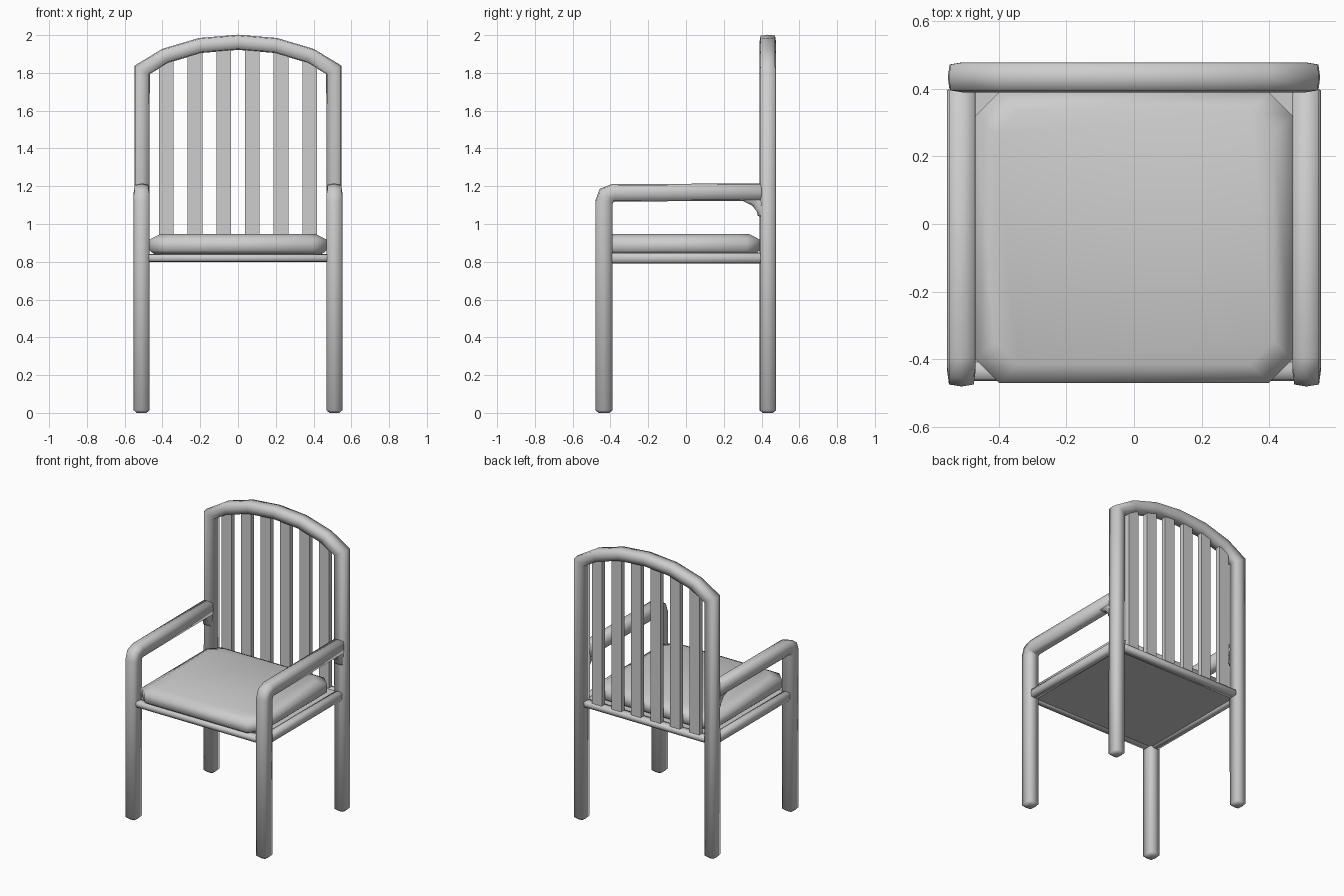
import bpy, bmesh
from math import radians
from mathutils import Vector

if "Cube" in bpy.data.objects:
    bpy.data.objects.remove(bpy.data.objects["Cube"], do_unlink=True)

grey = bpy.data.materials.new("light_grey")
grey.use_nodes = True
COLOUR = (0.61, 0.61, 0.61, 1)
grey.diffuse_color = COLOUR
grey.node_tree.nodes["Principled BSDF"].inputs["Base Color"].default_value = COLOUR

# Rounded-square section shared by all the frame members
K = 0.87
SECTION = [(1, 0), (K, K), (0, 1), (-K, K), (-1, 0), (-K, -K), (0, -1), (K, -K)]


def finish(name, bm, smooth_angle=0):
    bmesh.ops.recalc_face_normals(bm, faces=bm.faces[:])
    mesh = bpy.data.meshes.new(name)
    bm.to_mesh(mesh)
    bm.free()
    mesh.materials.append(grey)
    obj = bpy.data.objects.new(name, mesh)
    bpy.context.collection.objects.link(obj)
    if smooth_angle:
        bpy.ops.object.select_all(action='DESELECT')
        obj.select_set(True)
        bpy.context.view_layer.objects.active = obj
        bpy.ops.object.shade_smooth_by_angle(angle=radians(smooth_angle))


def loft(bm, rings):
    """Skin a list of equal point rings and cap both ends."""
    rows = [[bm.verts.new(p) for p in ring] for ring in rings]
    n = len(rows[0])
    for a, b in zip(rows, rows[1:]):
        for i in range(n):
            j = (i + 1) % n
            bm.faces.new((a[i], a[j], b[j], b[i]))
    bm.faces.new(rows[0])
    bm.faces.new(rows[-1])


def tube(name, points, normal, r_in, r_out):
    """Sweep the section along a planar path with mitred joints and blunt tips."""
    pts = [Vector(p) for p in points]
    nrm = Vector(normal)
    tip = 0.014
    start = (pts[1] - pts[0]).normalized()
    end = (pts[-1] - pts[-2]).normalized()
    path = [pts[0], pts[0] + start * tip] + pts[1:-1] + [pts[-1] - end * tip, pts[-1]]
    rings = []
    for i, p in enumerate(path):
        before = (p - path[i - 1]).normalized() if i else start
        after = (path[i + 1] - p).normalized() if i < len(path) - 1 else end
        tangent = (before + after).normalized()
        side = nrm.cross(tangent) / tangent.dot(after)
        k = 0.6 if i in (0, len(path) - 1) else 1
        rings.append([p + k * (side * r_in * u + nrm * r_out * v) for u, v in SECTION])
    bm = bmesh.new()
    loft(bm, rings)
    finish(name, bm, 80)


def box(name, x0, x1, y0, y1, z0, z1):
    bm = bmesh.new()
    bmesh.ops.create_cube(bm, size=1)
    for v in bm.verts:
        v.co = ((x0 + x1) / 2 + v.co.x * (x1 - x0),
                (y0 + y1) / 2 + v.co.y * (y1 - y0),
                (z0 + z1) / 2 + v.co.z * (z1 - z0))
    finish(name, bm)


LEG_X, FRONT_Y, BACK_Y, RAIL_Z = 0.51, -0.434, 0.433, 0.82

# Back posts joined by the arched top rail
half_arch = [(0, 1.962), (0.2, 1.945), (0.385, 1.89), (0.507, 1.816)]
half = half_arch + [(LEG_X, 0)]
outline = [(-x, z) for x, z in reversed(half)] + half[1:]
tube("back_frame", [(x, BACK_Y, z) for x, z in outline], (0, 1, 0), 0.04, 0.044)

# Front legs bending into armrests, braces and side rails
arm_path = [(FRONT_Y, 0), (FRONT_Y, 1.115), (-0.421, 1.151), (-0.385, 1.165), (0.408, 1.169)]
brace_path = [(0.31, 1.165), (0.377, 1.133), (0.415, 1.085), (0.424, 1.04)]
for label, s in (("left", 1), ("right", -1)):
    x = s * LEG_X
    tube(label + "_front_leg_and_arm", [(x, y, z) for y, z in arm_path], (1, 0, 0), 0.046, 0.042)
    tube(label + "_arm_brace", [(x, y, z) for y, z in brace_path], (1, 0, 0), 0.043, 0.034)
    tube(label + "_side_rail", [(x, FRONT_Y, RAIL_Z), (x, BACK_Y, RAIL_Z)], (1, 0, 0), 0.03, 0.027)

# Front and back seat rails
for label, y in (("front", FRONT_Y), ("back", BACK_Y)):
    tube(label + "_seat_rail", [(-LEG_X, y, RAIL_Z), (LEG_X, y, RAIL_Z)], (0, 1, 0), 0.021, 0.03)

# Thick seat board, nearly flush with the underside of the rails
box("seat_board", -0.49, 0.49, -0.425, 0.42, 0.802, 0.838)


# Cushion with cut corners and rounded top edge
def cushion_ring(z, inset, cut=0.07):
    hx, hy, cy = 0.468 - inset, 0.43 - inset, -0.04
    corners = [(hx, hy - cut), (hx - cut, hy), (cut - hx, hy), (-hx, hy - cut),
               (-hx, cut - hy), (cut - hx, -hy), (hx - cut, -hy), (hx, cut - hy)]
    return [(x, y + cy, z) for x, y in corners]


bm = bmesh.new()
loft(bm, [cushion_ring(z, i) for z, i in
          ((0.838, 0.03), (0.847, 0.015), (0.86, 0), (0.918, 0), (0.946, 0.055))])
finish("seat_cushion", bm, 70)


# Upright back slats reaching into the arch
def arch_height(x):
    for (xa, za), (xb, zb) in zip(half_arch, half_arch[1:]):
        if xa <= x <= xb:
            return za + (zb - za) * (x - xa) / (xb - xa)


for i in range(6):
    x = (i - 2.5) * 0.152
    top = arch_height(abs(x) + 0.039)
    box("back_slat_%d" % (i + 1), x - 0.039, x + 0.039, BACK_Y - 0.017, BACK_Y + 0.017, RAIL_Z, top)
